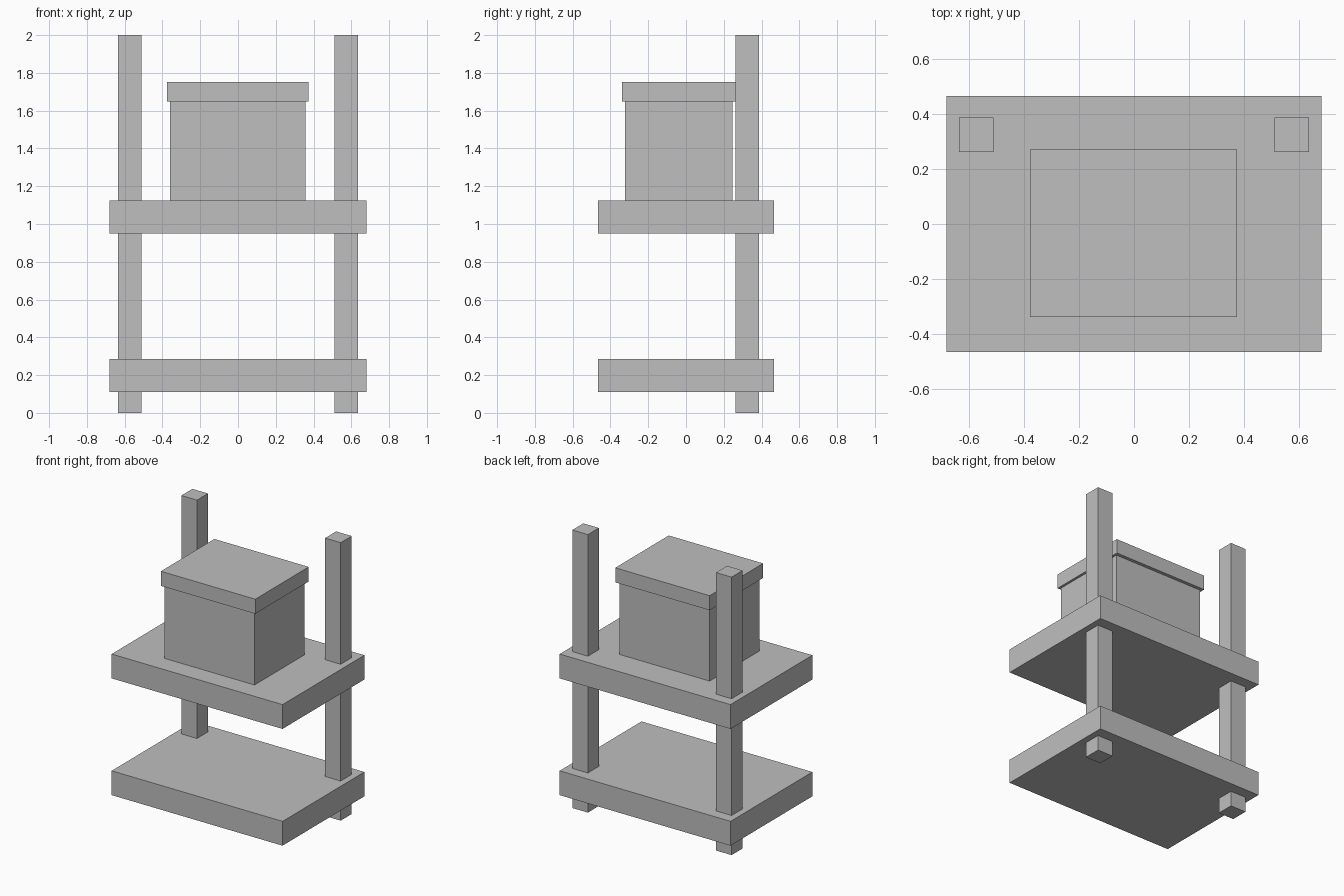
import bpy
import bmesh
from mathutils import Vector

cube = bpy.data.objects.get("Cube")
if cube:
    bpy.data.objects.remove(cube, do_unlink=True)

# Single grey finish
grey = bpy.data.materials.new("plain_grey")
grey.use_nodes = True
colour = (0.52, 0.52, 0.52, 1)
grey.diffuse_color = colour
grey.node_tree.nodes["Principled BSDF"].inputs["Base Color"].default_value = colour


def box(name, low, high):
    """Add a flat-faced box spanning two opposite corners."""
    low, high = Vector(low), Vector(high)
    bm = bmesh.new()
    bmesh.ops.create_cube(bm, size=1)
    bmesh.ops.scale(bm, vec=high - low, verts=bm.verts)
    mesh = bpy.data.meshes.new(name)
    bm.to_mesh(mesh)
    bm.free()
    mesh.materials.append(grey)
    obj = bpy.data.objects.new(name, mesh)
    obj.location = (low + high) / 2
    bpy.context.collection.objects.link(obj)
    return obj


# Two identical shelves
for name, z in (("lower_shelf", 0.11), ("upper_shelf", 0.95)):
    box(name, (-0.68, -0.465, z), (0.68, 0.465, z + 0.175))

# Rear posts running through both shelves
for name, x in (("left_post", 0.572), ("right_post", -0.572)):
    box(name, (x - 0.062, 0.262, 0), (x + 0.062, 0.387, 2))

# Chest and its overhanging lid
box("chest", (-0.36, -0.322, 1.125), (0.357, 0.246, 1.648))
box("chest_lid", (-0.377, -0.338, 1.648), (0.374, 0.27, 1.753))
